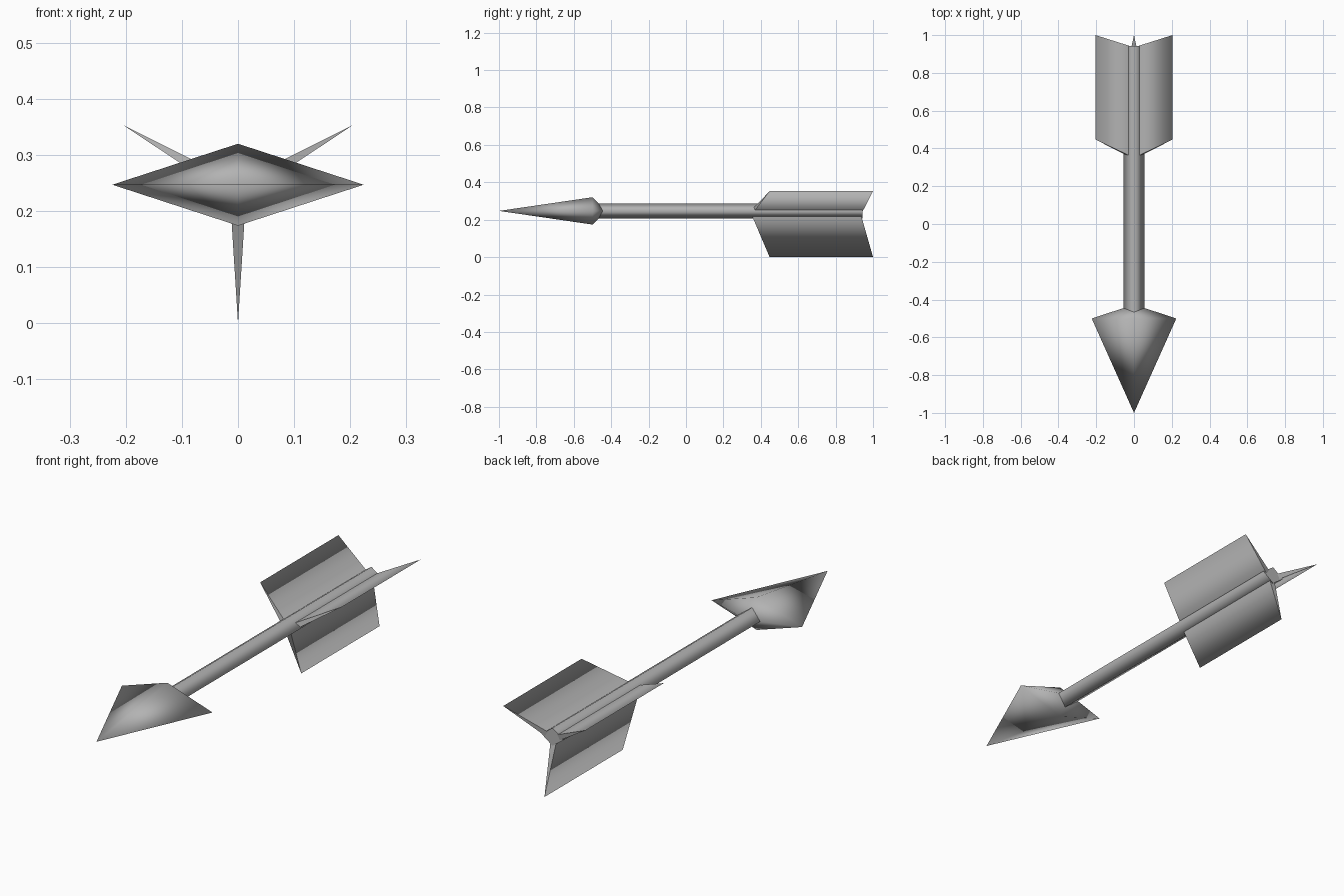
import bpy, bmesh, math
from mathutils import Matrix

cube = bpy.data.objects.get("Cube")
if cube:
    bpy.data.objects.remove(cube, do_unlink=True)

GREY = (0.45, 0.45, 0.45, 1)
grey = bpy.data.materials.new("plain_grey")
grey.use_nodes = True
grey.diffuse_color = GREY
bsdf = grey.node_tree.nodes["Principled BSDF"]
bsdf.inputs["Base Color"].default_value = GREY
bsdf.inputs["Roughness"].default_value = 0.8

AXIS_Z = 0.247   # height of shaft and head
FIN_Z = 0.235    # height where the three fins meet


def finish(name, bm):
    bmesh.ops.recalc_face_normals(bm, faces=bm.faces)
    for face in bm.faces:
        face.smooth = True
    mesh = bpy.data.meshes.new(name)
    bm.to_mesh(mesh)
    bm.free()
    mesh.materials.append(grey)
    obj = bpy.data.objects.new(name, mesh)
    bpy.context.collection.objects.link(obj)
    return obj


def diamond(bm, y, half_x, half_z):
    """Four-sided ring around the shaft axis."""
    corners = ((half_x, 0), (0, half_z), (-half_x, 0), (0, -half_z))
    return [bm.verts.new((x, y, AXIS_Z + z)) for x, z in corners]


def cap(bm, ring):
    """Flat end with crisp edges."""
    for edge in bm.faces.new(ring).edges:
        edge.smooth = False


# Head: broad flattened point with a shallow pyramid behind
bm = bmesh.new()
rim = diamond(bm, -0.5, 0.224, 0.073)
for apex_y in (-1.0, -0.427):
    apex = bm.verts.new((0, apex_y, AXIS_Z))
    for i in range(4):
        bm.faces.new((rim[i], rim[(i + 1) % 4], apex))
finish("arrow_head", bm)

# Shaft: long diamond-section bar
bm = bmesh.new()
front = diamond(bm, -0.5, 0.055, 0.04)
back = diamond(bm, 0.943, 0.055, 0.04)
for i in range(4):
    j = (i + 1) % 4
    bm.faces.new((front[i], front[j], back[j], back[i]))
cap(bm, front)
cap(bm, back)
finish("shaft", bm)


# Fins: swept wedges that thin out to a sharp outer edge
def fin(name, turn):
    bm = bmesh.new()
    ends = []
    for root_y, tip_y in ((0.347, 0.447), (0.933, 1.0)):
        ends.append([bm.verts.new(p) for p in
                     ((-0.0148, root_y, 0), (0, tip_y, -0.235), (0.0148, root_y, 0))])
    for i in range(2):
        bm.faces.new((ends[0][i], ends[0][i + 1], ends[1][i + 1], ends[1][i]))
    for end in ends:
        cap(bm, end)
    place = Matrix.Translation((0, 0, FIN_Z)) @ Matrix.Rotation(math.radians(turn), 4, "Y")
    bm.transform(place)
    finish(name, bm)


for name, turn in (("bottom_fin", 0), ("left_fin", -120), ("right_fin", 120)):
    fin(name, turn)
